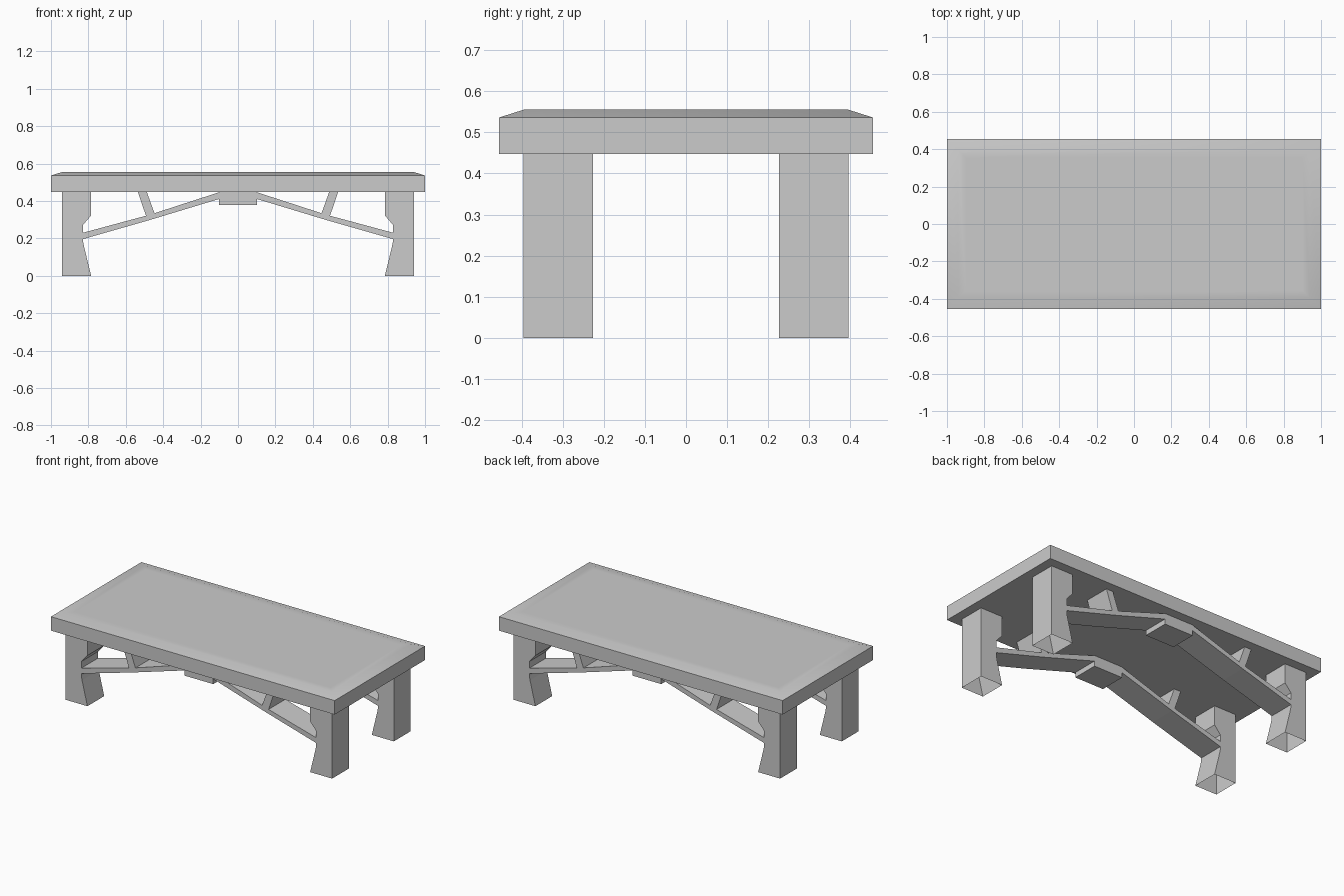
import bpy, bmesh

if "Cube" in bpy.data.objects:
    bpy.data.objects.remove(bpy.data.objects["Cube"])

Z_UNDER = 0.447          # underside of the top
Y_OUT, Y_IN = 0.395, 0.226


def prism(name, profile, side, skip=()):
    """Extrude an x/z profile across the leg depth; skip leaves chosen sides open."""
    bm = bmesh.new()
    rings = [[bm.verts.new((x, side * y, z)) for x, z in profile] for y in (Y_IN, Y_OUT)]
    n = len(profile)
    for ring in rings:
        bm.faces.new(ring)
    for i in range(n):
        if i not in skip:
            j = (i + 1) % n
            bm.faces.new((rings[0][i], rings[0][j], rings[1][j], rings[1][i]))
    bmesh.ops.recalc_face_normals(bm, faces=bm.faces)
    mesh = bpy.data.meshes.new(name)
    bm.to_mesh(mesh)
    bm.free()
    obj = bpy.data.objects.new(name, mesh)
    bpy.context.collection.objects.link(obj)
    return obj


# Table top: slab with a shallow chamfered rim, stacked as rectangular rings
bm = bmesh.new()
rings = []
for hx, hy, z in ((1, .455, Z_UNDER), (1, .455, .536), (.94, .395, .555), (.9, .355, .555)):
    rings.append([bm.verts.new((sx * hx, sy * hy, z))
                  for sx, sy in ((-1, -1), (1, -1), (1, 1), (-1, 1))])
bm.faces.new(rings[0])
bm.faces.new(rings[-1])
for a, b in zip(rings, rings[1:]):
    for i in range(4):
        j = (i + 1) % 4
        bm.faces.new((a[i], a[j], b[j], b[i]))
bmesh.ops.recalc_face_normals(bm, faces=bm.faces)
mesh = bpy.data.meshes.new("table_top")
bm.to_mesh(mesh)
bm.free()
top = bpy.data.objects.new("table_top", mesh)
bpy.context.collection.objects.link(top)
bpy.context.view_layer.objects.active = top
top.select_set(True)
bpy.ops.object.shade_smooth_by_angle(angle=0.5)

# Profiles for the right half, in x/z
leg = [(.785, 0), (.94, 0), (.94, Z_UNDER), (.785, Z_UNDER),
       (.785, .323), (.828, .273), (.828, .18), (.823, .155)]
brace = [(.445, .33), (.49, .315), (.535, Z_UNDER), (.487, Z_UNDER)]
beam_upper = [(.10, Z_UNDER), (.47, .327), (.83, .23)]
beam_lower = [(.83, .196), (.47, .299), (.10, .411)]
half = beam_upper + beam_lower
arch = half + [(-x, z) for x, z in reversed(half)]
block = [(-.102, .378), (.102, .378), (.102, Z_UNDER), (-.102, Z_UNDER)]

for side, row in ((-1, "front"), (1, "back")):
    # Arched beam and centre block
    prism(row + "_arched_beam", arch, side)
    prism(row + "_centre_block", block, side)
    # Legs (hollow, open at the foot) and slanted braces, mirrored in x
    for s, hand in ((-1, "left"), (1, "right")):
        prism(f"{row}_{hand}_leg", [(s * x, z) for x, z in leg], side, skip=(0, 2))
        prism(f"{row}_{hand}_brace", [(s * x, z) for x, z in brace], side)
